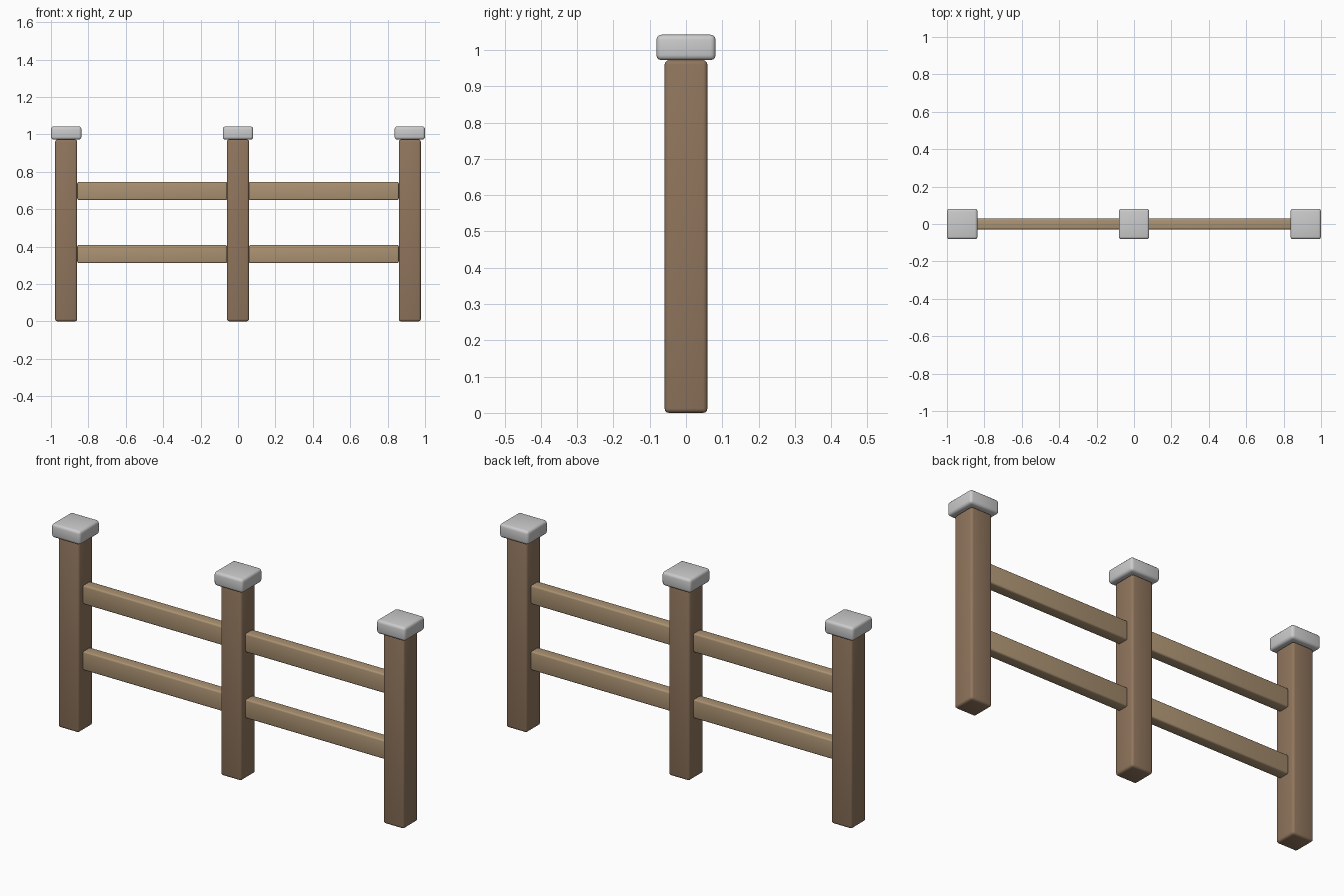
import bpy, math

if "Cube" in bpy.data.objects:
    bpy.data.objects.remove(bpy.data.objects["Cube"])


def material(name, color):
    m = bpy.data.materials.new(name)
    m.diffuse_color = (*color, 1)
    m.use_nodes = True
    m.node_tree.nodes["Principled BSDF"].inputs["Base Color"].default_value = m.diffuse_color
    return m


post_wood = material("post_wood", (0.28, 0.18, 0.11))
rail_wood = material("rail_wood", (0.41, 0.29, 0.17))


def rounded_box(name, x, z0, z1, sx, sy, bevel, mat=None):
    """Soft-edged box centred on y = 0, spanning z0..z1."""
    bpy.ops.mesh.primitive_cube_add(size=1, location=(x, 0, (z0 + z1) / 2))
    ob = bpy.context.object
    ob.name = name
    ob.scale = (sx, sy, z1 - z0)
    bpy.ops.object.transform_apply(location=False, rotation=False, scale=True)
    mod = ob.modifiers.new("soft_edges", 'BEVEL')
    mod.width = bevel
    mod.segments = 3
    bpy.ops.object.modifier_apply(modifier=mod.name)
    bpy.ops.object.shade_smooth_by_angle(angle=math.radians(40))
    if mat:
        ob.data.materials.append(mat)
    return ob


SPACING = 0.9185
POST = 0.118
CAP = 0.163

# Posts with pale caps
for side, x in (("left", -SPACING), ("middle", 0), ("right", SPACING)):
    rounded_box(f"{side}_post", x, 0, 0.972, POST, POST, 0.012, post_wood)
    rounded_box(f"{side}_post_cap", x, 0.972, 1.042, CAP, CAP, 0.014)

# Two rails per bay, fitted between the post faces
for side, s in (("left", -1), ("right", 1)):
    for level, z0, z1 in (("lower", 0.311, 0.408), ("upper", 0.648, 0.745)):
        rounded_box(f"{side}_{level}_rail", s * SPACING / 2, z0, z1,
                    SPACING - POST, 0.057, 0.008, rail_wood)
